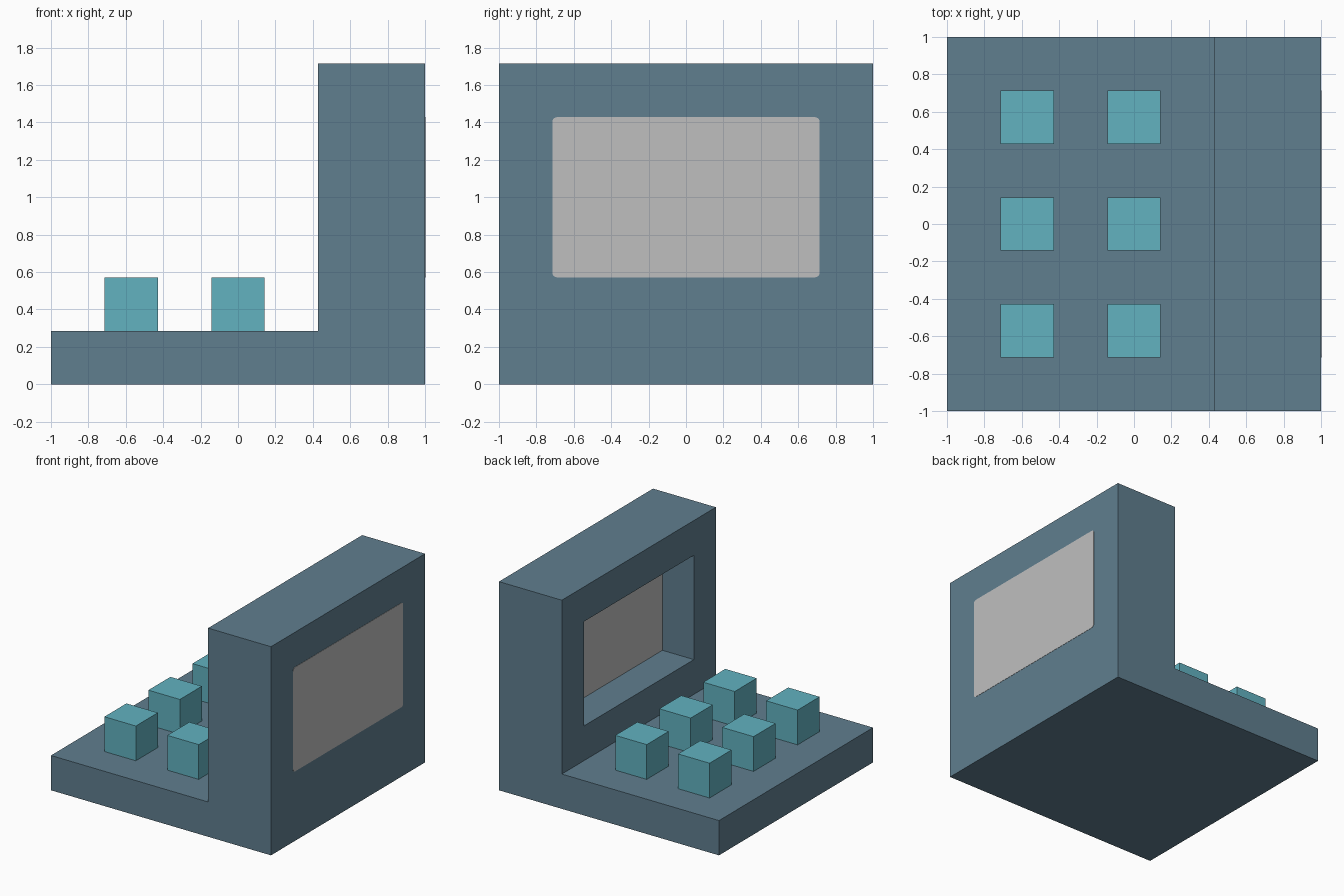
import bpy, bmesh, math
from mathutils import Vector

if "Cube" in bpy.data.objects:
    bpy.data.objects.remove(bpy.data.objects["Cube"], do_unlink=True)

U = 1 / 7  # grid module shared by every part


def material(name, rgb):
    """Flat colour from 0-255 sRGB values."""
    lin = [((c / 255 + 0.055) / 1.055) ** 2.4 for c in rgb] + [1]
    m = bpy.data.materials.new(name)
    m.use_nodes = True
    m.diffuse_color = lin
    m.node_tree.nodes["Principled BSDF"].inputs["Base Color"].default_value = lin
    return m


SLATE = material("slate_blue", (96, 126, 143))
GREY = material("light_grey", (191, 191, 191))
TEAL = material("pale_teal", (98, 178, 192))


def finish(name, bm, *mats):
    bmesh.ops.recalc_face_normals(bm, faces=bm.faces)
    mesh = bpy.data.meshes.new(name)
    bm.to_mesh(mesh)
    bm.free()
    for m in mats:
        mesh.materials.append(m)
    ob = bpy.data.objects.new(name, mesh)
    bpy.context.collection.objects.link(ob)
    return ob


def prism(points, direction):
    """Extrude a closed outline along a vector."""
    bm = bmesh.new()
    face = bm.faces.new([bm.verts.new(p) for p in points])
    ext = bmesh.ops.extrude_face_region(bm, geom=[face])
    verts = [g for g in ext["geom"] if isinstance(g, bmesh.types.BMVert)]
    bmesh.ops.translate(bm, verts=verts, vec=direction)
    bmesh.ops.recalc_face_normals(bm, faces=bm.faces)
    return bm


# Body: L-shaped profile of floor slab and thick wall
profile = [(-1, 0), (1, 0), (1, 12 * U), (3 * U, 12 * U), (3 * U, 2 * U), (-1, 2 * U)]
bm = prism([(x, -1, z) for x, z in profile], (0, 2, 0))

# Screen recess in the inner wall face, with a grey back
bm.faces.ensure_lookup_table()
inner = next(f for f in bm.faces
             if f.normal.x < -0.9 and abs(f.calc_center_median().x - 3 * U) < 0.01)
bmesh.ops.inset_region(bm, faces=[inner], thickness=2 * U, use_even_offset=True)
back = bmesh.ops.extrude_discrete_faces(bm, faces=[inner])["faces"][0]
bmesh.ops.translate(bm, verts=back.verts, vec=(2 * U, 0, 0))
back.material_index = 1
finish("body", bm, SLATE, GREY)

# Outer panel: thin plate with slightly rounded corners
R = 0.025
outline = []
for i, (sy, sz) in enumerate([(1, 1), (-1, 1), (-1, -1), (1, -1)]):
    for k in range(5):
        a = math.radians(90 * i + 22.5 * k)
        outline.append((0.999, sy * (5 * U - R) + R * math.cos(a),
                        7 * U + sz * (3 * U - R) + R * math.sin(a)))
finish("outer_panel", prism(outline, (0.003, 0, 0)), GREY)

# Six cube blocks in two rows on the floor slab
for row, x in enumerate((-4 * U, 0)):
    for col, y in enumerate((-4 * U, 0, 4 * U)):
        bm = bmesh.new()
        bmesh.ops.create_cube(bm, size=2 * U)
        bmesh.ops.translate(bm, verts=bm.verts, vec=Vector((x, y, 3 * U)))
        finish(f"block_{row + 1}_{col + 1}", bm, TEAL)
